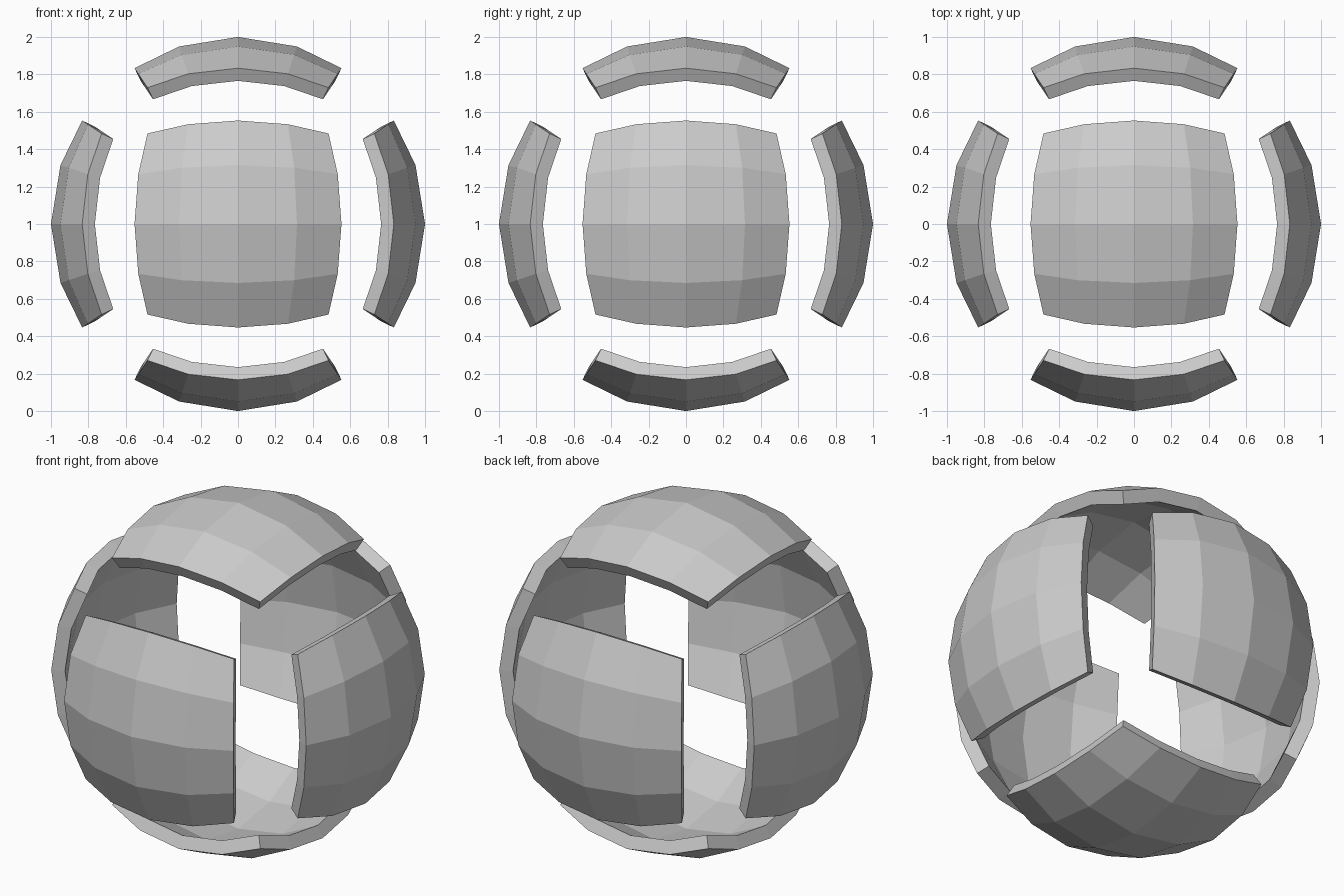
import bpy
import bmesh
from math import radians
from mathutils import Matrix, Vector

default = bpy.data.objects.get("Cube")
if default:
    bpy.data.objects.remove(default, do_unlink=True)

HALF_WIDTH = 0.664   # half of each panel on a cube of half-size 1
THICKNESS = 0.075

grey = bpy.data.materials.new("light grey")
grey.use_nodes = True
colour = (0.6, 0.6, 0.6, 1)
grey.diffuse_color = colour
grey.node_tree.nodes["Principled BSDF"].inputs["Base Color"].default_value = colour


def shell_panel(name, axis, degrees):
    """Square grid bulged onto the unit sphere, turned to its side and thickened."""
    bm = bmesh.new()
    bmesh.ops.create_grid(bm, x_segments=4, y_segments=4, size=HALF_WIDTH)
    for v in bm.verts:
        v.co = (v.co + Vector((0, 0, 1))).normalized()
    turn = Matrix.Rotation(radians(degrees), 4, axis)
    bm.transform(Matrix.Translation((0, 0, 1)) @ turn)
    mesh = bpy.data.meshes.new(name)
    bm.to_mesh(mesh)
    bm.free()
    mesh.materials.append(grey)
    panel = bpy.data.objects.new(name, mesh)
    bpy.context.collection.objects.link(panel)
    solid = panel.modifiers.new("thickness", "SOLIDIFY")
    solid.thickness = THICKNESS
    solid.offset = -1


# Six matching panels, one for each side of the hollow sphere
for side, axis, degrees in (
    ("top", "X", 0), ("bottom", "X", 180),
    ("front", "X", 90), ("back", "X", -90),
    ("left", "Y", 90), ("right", "Y", -90),
):
    shell_panel(side + "_panel", axis, degrees)
